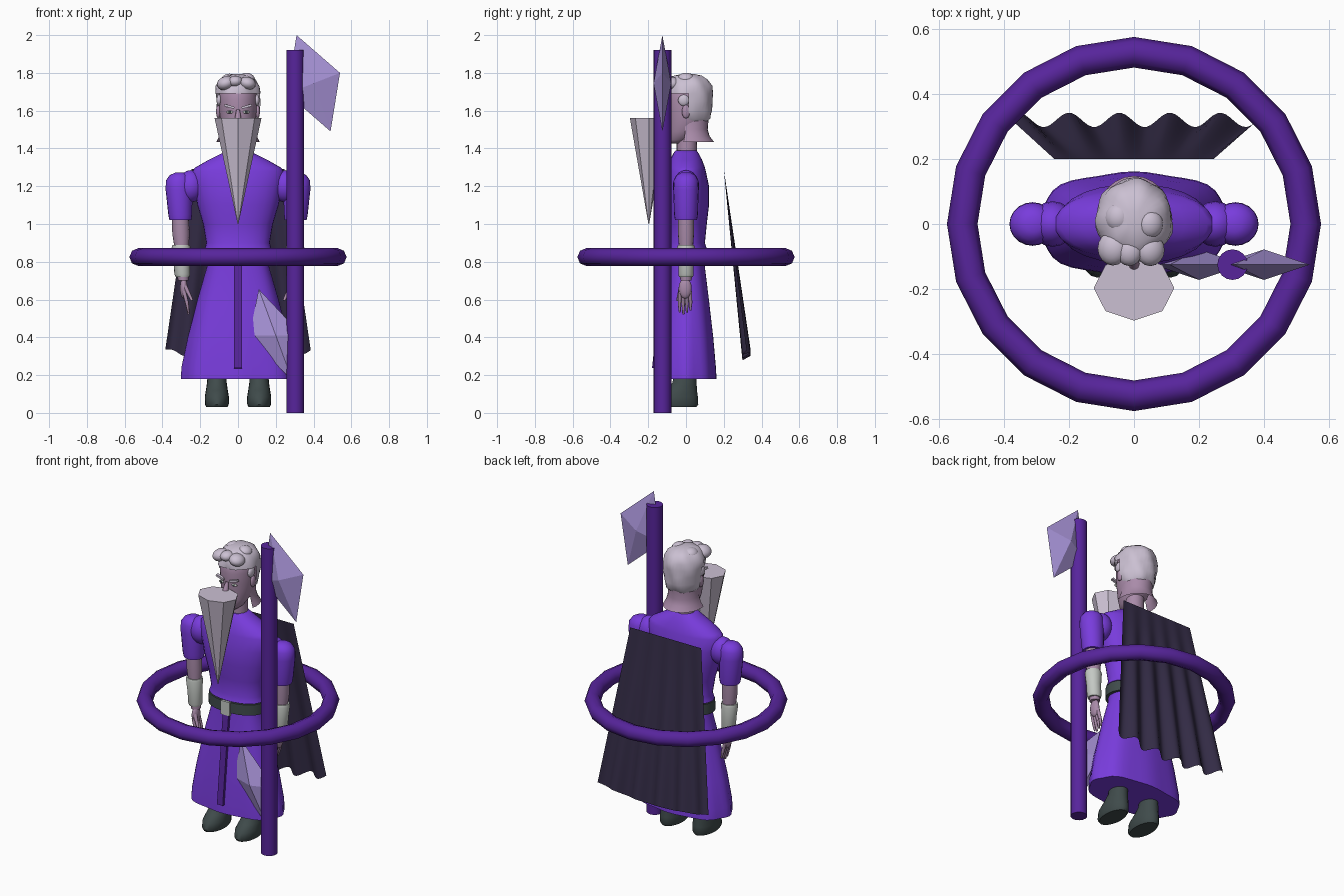
import bpy, bmesh, math
from mathutils import Vector, Matrix

if "Cube" in bpy.data.objects:
    bpy.data.objects.remove(bpy.data.objects["Cube"])


def material(name, r, g, b):
    m = bpy.data.materials.new(name)
    m.use_nodes = True
    m.diffuse_color = (r, g, b, 1)
    m.node_tree.nodes["Principled BSDF"].inputs["Base Color"].default_value = (r, g, b, 1)
    return m


ROBE = material("violet robe", .19, .045, .72)
DARK = material("deep purple", .095, .018, .33)
CRYSTAL = material("lavender blade", .40, .30, .70)
CAPE = material("midnight cape", .034, .025, .062)
SKIN = material("mauve skin", .40, .26, .40)
HAIR = material("pale hair", .60, .53, .65)
CUFF = material("pale grey", .55, .58, .55)
LEATHER = material("slate leather", .05, .07, .07)


def finish(name, bm, mat, angle=40):
    bmesh.ops.recalc_face_normals(bm, faces=bm.faces)
    me = bpy.data.meshes.new(name)
    bm.to_mesh(me)
    bm.free()
    me.materials.append(mat)
    ob = bpy.data.objects.new(name, me)
    bpy.context.collection.objects.link(ob)
    if angle:
        for p in me.polygons:
            p.use_smooth = True
        me.set_sharp_from_angle(angle=math.radians(angle))
    return ob


def loft(name, mat, rings, n=24, power=2, ripple=None, keep=None, angle=40, caps=True):
    """Stack of oval sections, each (z, x, y, half width, half depth)."""
    bm = bmesh.new()
    loops = []
    for z, cx, cy, rx, ry in rings:
        loop = []
        for i in range(n):
            t = math.tau * i / n
            c, s = math.cos(t), math.sin(t)
            k = (abs(c) ** power + abs(s) ** power) ** (-1 / power)
            k *= 1 + (ripple(t, z) if ripple else 0)
            loop.append(bm.verts.new((cx + rx * c * k, cy + ry * s * k, z)))
        loops.append(loop)
    for a, b in zip(loops, loops[1:]):
        for i in range(n):
            j = (i + 1) % n
            bm.faces.new((a[i], a[j], b[j], b[i]))
    if caps:
        bm.faces.new(loops[0])
        bm.faces.new(loops[-1])
    if keep:
        gone = [f for f in bm.faces if not keep(f.calc_center_median())]
        bmesh.ops.delete(bm, geom=gone, context='FACES')
    return finish(name, bm, mat, angle)


def ball(name, mat, pos, size, tilt=0):
    bm = bmesh.new()
    bmesh.ops.create_uvsphere(bm, u_segments=16, v_segments=10, radius=1)
    bm.transform(Matrix.Translation(pos) @ Matrix.Rotation(tilt, 4, 'Y') @ Matrix.Diagonal((*size, 1)))
    return finish(name, bm, mat, 60)


def box(name, mat, pos, size, rot=0, axis='X'):
    bm = bmesh.new()
    bmesh.ops.create_cube(bm, size=1)
    bm.transform(Matrix.Translation(pos) @ Matrix.Rotation(rot, 4, axis) @ Matrix.Diagonal((*size, 1)))
    return finish(name, bm, mat, 0)


def rod(name, mat, a, b, r1, r2):
    a, b = Vector(a), Vector(b)
    bm = bmesh.new()
    bmesh.ops.create_cone(bm, cap_ends=True, segments=8, radius1=r1, radius2=r2, depth=(b - a).length)
    turn = (b - a).to_track_quat('Z', 'Y').to_matrix().to_4x4()
    bm.transform(Matrix.Translation((a + b) / 2) @ turn)
    return finish(name, bm, mat, 50)


def blade(name, centre, tip, side, half=.047):
    """Stretched octahedron spanned by two arms in the xz plane."""
    c = Vector(centre)
    t, s, d = Vector((tip[0], 0, tip[1])), Vector((side[0], 0, side[1])), Vector((0, half, 0))
    bm = bmesh.new()
    rim = [bm.verts.new(c + v) for v in (t, s, -t, -s)]
    for apex in (c + d, c - d):
        top = bm.verts.new(apex)
        for i in range(4):
            bm.faces.new((rim[i], rim[(i + 1) % 4], top))
    return finish(name, bm, CRYSTAL, 0)


# Floating ring
bpy.ops.mesh.primitive_torus_add(major_segments=20, minor_segments=8, major_radius=.528,
                                 minor_radius=.047, location=(0, 0, .825))
hoop = bpy.context.object
hoop.name = "floating_ring"
hoop.data.materials.append(DARK)
bpy.ops.object.shade_smooth_by_angle(angle=math.radians(50))

# Staff and its two blades
loft("staff", DARK, [(0, .303, -.125, .047, .047), (1.92, .303, -.125, .047, .047)], 16)
blade("upper_blade", (.40, -.125, 1.745), (-.09, .255), (.14, .055))
blade("lower_blade", (.20, -.125, .41), (-.09, .245), (.14, 0))

# Robe: torso and pleated skirt
loft("torso", ROBE, [
    (.865, 0, 0, .178, .112), (.90, 0, 0, .168, .10), (1.0, 0, 0, .185, .11),
    (1.1, 0, 0, .215, .122), (1.2, 0, 0, .235, .122), (1.28, 0, 0, .243, .105),
    (1.30, 0, 0, .225, .10), (1.34, 0, 0, .155, .085), (1.375, 0, 0, .085, .066),
    (1.39, 0, 0, .06, .055)], 28, 2.2)
loft("skirt", ROBE, [
    (.87, 0, 0, .16, .095), (.77, 0, 0, .165, .10), (.6, 0, 0, .213, .12),
    (.4, 0, 0, .262, .142), (.24, 0, 0, .293, .155), (.18, 0, 0, .295, .158)], 48, 2.4,
    ripple=lambda t, z: .035 * math.cos(8 * t) * (.87 - z))
box("front_sash", DARK, (0, -.143, .51), (.04, .016, .55), -.105)

# Belt and buckle
loft("belt", LEATHER, [(.795, 0, 0, .182, .118), (.86, 0, 0, .18, .116)], 28, 2.2)
box("buckle", CUFF, (0, -.12, .822), (.06, .016, .085))

# Arms, hands and boots
for s, side in ((1, "left"), (-1, "right")):
    x = .308 * s
    loft(side + "_sleeve", ROBE, [
        (1.02, .305 * s, 0, .058, .058), (1.05, .306 * s, 0, .063, .063),
        (1.18, .312 * s, 0, .071, .067), (1.23, .312 * s, 0, .07, .065),
        (1.258, .31 * s, 0, .052, .05), (1.272, .308 * s, 0, .025, .025)], 20, angle=60)
    ball(side + "_shoulder", ROBE, (.25 * s, 0, 1.2), (.07, .07, .085))
    loft(side + "_forearm", SKIN, [
        (.70, .29 * s, 0, .028, .03), (.86, .298 * s, 0, .036, .036),
        (.95, .302 * s, 0, .046, .043), (1.04, .305 * s, 0, .044, .042)], 16)
    loft(side + "_bracer", CUFF, [
        (.72, .294 * s, 0, .036, .037), (.735, .295 * s, 0, .042, .041),
        (.80, .298 * s, 0, .043, .041), (.875, .301 * s, 0, .05, .047),
        (.89, .301 * s, 0, .046, .043)], 16, angle=60)
    ball(side + "_palm", SKIN, (.287 * s, -.004, .66), (.02, .034, .055))
    for i in range(4):
        y = -.03 + .017 * i
        low = .522 + .01 * abs(i - 1)
        rod(side + "_finger", SKIN, (.286 * s, y, .645), (.27 * s, y * 1.15, .58), .011, .0095)
        rod(side + "_fingertip", SKIN, (.27 * s, y * 1.15, .582), (.262 * s, y * 1.1, low), .0095, .005)
    rod(side + "_thumb", SKIN, (.28 * s, -.025, .67), (.243 * s, -.045, .595), .013, .007)
    loft(side + "_boot", LEATHER, [
        (.03, .112 * s, -.05, .056, .104), (.045, .112 * s, -.05, .063, .115),
        (.085, .112 * s, -.047, .064, .11), (.12, .112 * s, -.028, .058, .086),
        (.16, .112 * s, -.008, .052, .064), (.24, .11 * s, 0, .048, .055)], 20)

# Head, neck and the flared skin at the nape
loft("neck", SKIN, [(1.35, 0, .003, .056, .054), (1.50, 0, .005, .055, .055)], 16)
loft("head", SKIN, [
    (1.425, 0, -.055, .03, .035), (1.445, 0, -.04, .055, .06), (1.49, 0, -.012, .08, .09),
    (1.55, 0, .003, .095, .107), (1.60, 0, .008, .10, .116), (1.66, 0, .01, .102, .12),
    (1.72, 0, .01, .095, .11), (1.765, 0, .01, .06, .07)], 28, angle=70)
loft("nape_flare", SKIN, [
    (1.56, 0, .02, .088, .10), (1.50, 0, .02, .09, .095), (1.465, 0, .02, .10, .105),
    (1.435, 0, .02, .115, .128)], 24, caps=False, keep=lambda c: c.y > 0)

# Swept hair with a raised hairline over the face
loft("hair", HAIR, [
    (1.54, 0, .012, .085, .098), (1.56, 0, .012, .102, .118), (1.60, 0, .012, .112, .124),
    (1.65, 0, .012, .117, .127), (1.69, 0, .012, .118, .128), (1.73, 0, .012, .114, .124),
    (1.765, 0, .012, .093, .104), (1.785, 0, .012, .063, .075), (1.795, 0, .012, .025, .03)],
    40, angle=75,
    ripple=lambda t, z: .035 * math.sin(7 * t + 28 * z) + .02 * math.sin(4 * t - 50 * z),
    keep=lambda c: c.z > (1.67 if c.y < .02 else 1.54))
for cx, cy, cz, r in ((-.065, -.075, 1.745, .048), (-.015, -.085, 1.755, .04),
                      (.05, -.08, 1.745, .045), (.05, .0, 1.77, .04), (-.05, .02, 1.765, .04)):
    ball("hair_curl", HAIR, (cx, cy, cz), (r, r * 1.1, r * .75), cx * 5)

# Face details
rod("nose", SKIN, (0, -.108, 1.605), (0, -.125, 1.55), .009, .019)
for s, side in ((1, "left"), (-1, "right")):
    ball(side + "_ear", SKIN, (.104 * s, .0, 1.595), (.012, .022, .036))
    ball(side + "_sideburn", HAIR, (.1 * s, -.012, 1.655), (.014, .03, .03))
    ball(side + "_eye", CUFF, (.043 * s, -.098, 1.592), (.02, .008, .008))
    ball(side + "_pupil", LEATHER, (.043 * s, -.104, 1.592), (.007, .004, .007))
    box(side + "_brow", HAIR, (.046 * s, -.106, 1.622), (.055, .018, .012), -.28 * s, 'Y')

# Cone beard
loft("beard", HAIR, [(1.0, 0, -.197, .002, .002), (1.56, 0, -.197, .124, .1)], 8, angle=0)

# Cape: a flaring sheet whose folds deepen toward the hem
bm = bmesh.new()
cols, rows = 60, 8
grid = []
for j in range(rows + 1):
    v = j / rows
    row = []
    for i in range(cols + 1):
        u = 2 * i / cols - 1
        fold = math.cos(15.6 * u + 8.1)
        row.append(bm.verts.new(((.245 + .14 * v) * u, .2 + v * (.12 + .022 * fold),
                                 1.29 - v * (1.0 - .04 * u * u - .012 * fold))))
    grid.append(row)
for a, b in zip(grid, grid[1:]):
    for i in range(cols):
        bm.faces.new((a[i], a[i + 1], b[i + 1], b[i]))
finish("cape", bm, CAPE, 60)
